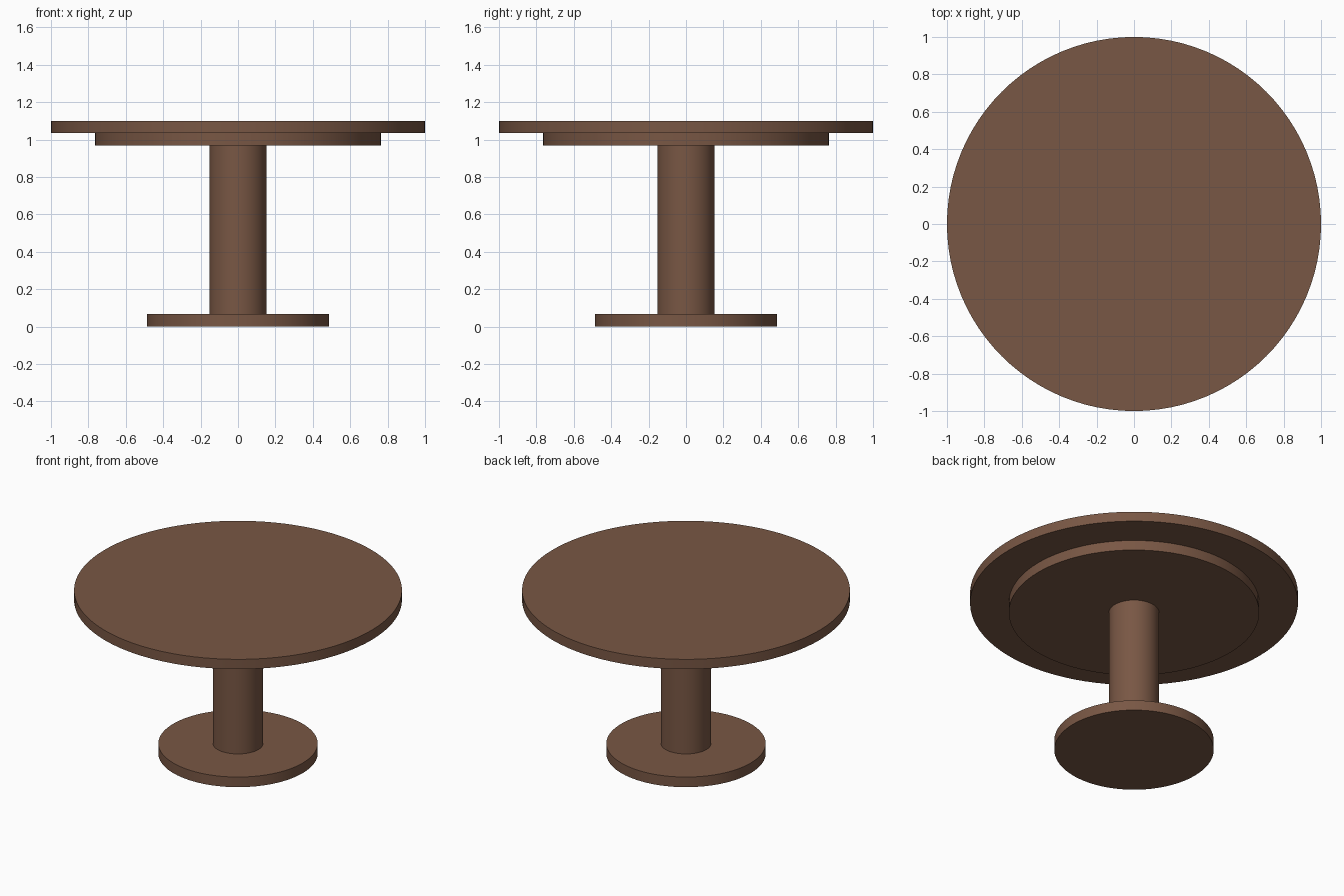
import bpy
import math

cube = bpy.data.objects.get("Cube")
if cube:
    bpy.data.objects.remove(cube, do_unlink=True)

# Single brown wood colour
wood = bpy.data.materials.new("brown_wood")
wood.use_nodes = True
colour = (0.19, 0.095, 0.058, 1.0)
wood.diffuse_color = colour
wood.node_tree.nodes["Principled BSDF"].inputs["Base Color"].default_value = colour


def disc(name, radius, bottom, top, sides=96):
    """Upright cylinder between two heights, smooth around with sharp rims."""
    bpy.ops.mesh.primitive_cylinder_add(
        vertices=sides, radius=radius, depth=top - bottom,
        location=(0, 0, (top + bottom) / 2))
    part = bpy.context.object
    part.name = name
    part.data.materials.append(wood)
    bpy.ops.object.shade_smooth_by_angle(angle=math.radians(30))
    return part


# Heights where the stacked parts meet
base_top, apron_bottom, apron_top, table_height = 0.068, 0.967, 1.034, 1.10

disc("base", 0.486, 0.0, base_top)
disc("pedestal", 0.153, base_top, apron_bottom)
disc("apron", 0.764, apron_bottom, apron_top)
disc("tabletop", 1.0, apron_top, table_height)
